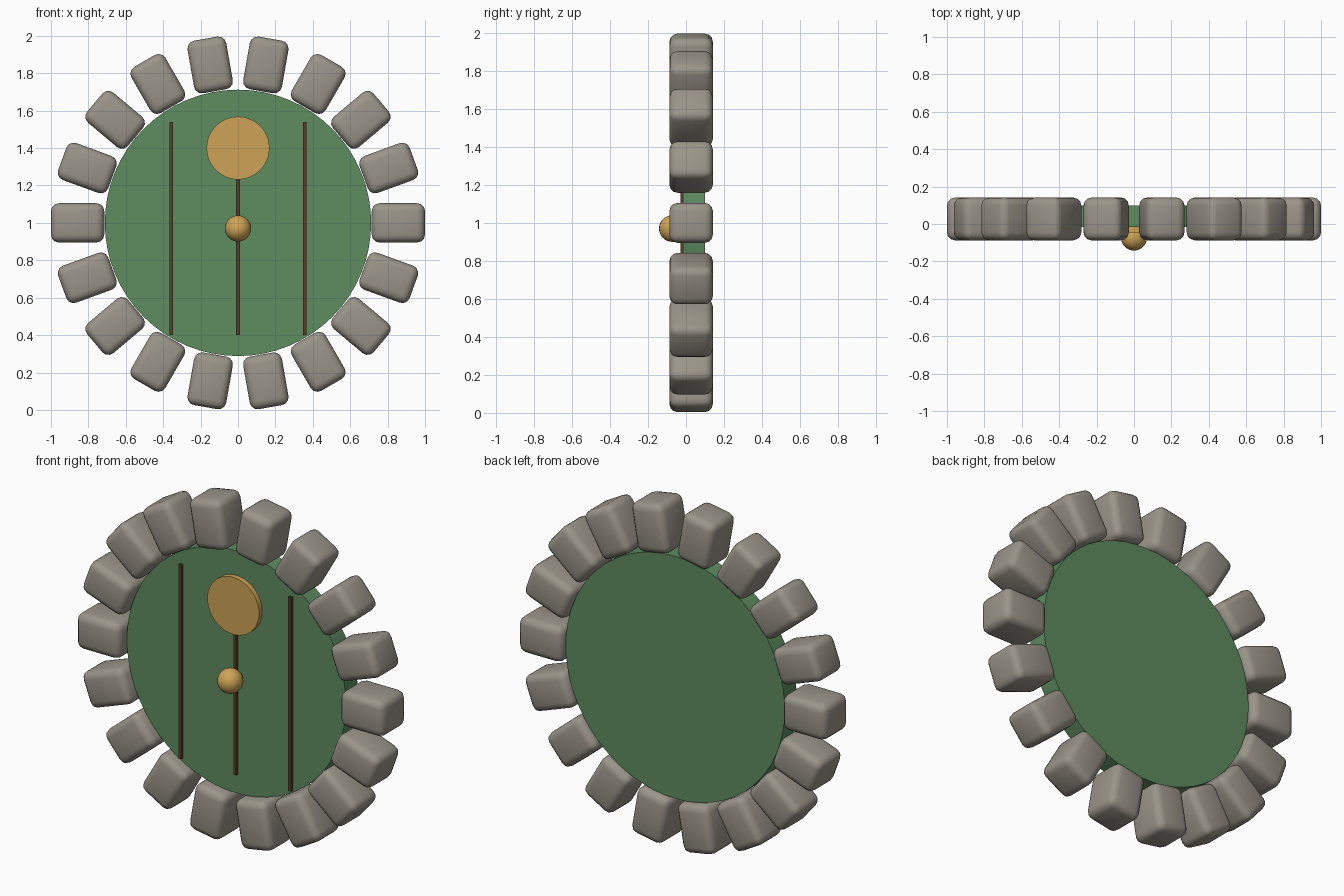
import bpy
import math
from mathutils import Matrix

if "Cube" in bpy.data.objects:
    bpy.data.objects.remove(bpy.data.objects["Cube"], do_unlink=True)

CENTRE_Z = 1.0
STONES = 18


def srgb(r, g, b):
    def lin(c):
        c /= 255
        return c / 12.92 if c <= 0.04045 else ((c + 0.055) / 1.055) ** 2.4
    return (lin(r), lin(g), lin(b), 1.0)


def material(name, colour):
    m = bpy.data.materials.new(name)
    m.use_nodes = True
    m.diffuse_color = colour
    bsdf = next(n for n in m.node_tree.nodes if n.type == 'BSDF_PRINCIPLED')
    bsdf.inputs["Base Color"].default_value = colour
    return m


stone_grey = material("stone grey", srgb(155, 149, 138))
door_green = material("door green", srgb(94, 140, 96))
groove_brown = material("groove brown", srgb(92, 60, 42))
brass = material("brass", srgb(206, 164, 86))


def finish(name, mat, angle=None):
    ob = bpy.context.object
    ob.name = ob.data.name = name
    ob.data.materials.append(mat)
    if angle is not None:
        bpy.ops.object.shade_smooth_by_angle(angle=math.radians(angle))
    return ob


def box(name, centre, size, mat):
    bpy.ops.mesh.primitive_cube_add(size=1, location=centre)
    ob = finish(name, mat)
    ob.data.transform(Matrix.Diagonal((*size, 1)))
    return ob


def disc(name, radius, y_front, y_back, z, mat, sides):
    bpy.ops.mesh.primitive_cylinder_add(
        vertices=sides, radius=radius, depth=y_back - y_front,
        location=(0, (y_front + y_back) / 2, z), rotation=(math.pi / 2, 0, 0))
    return finish(name, mat, 30)


# Round door slab
disc("door_slab", 0.712, -0.015, 0.10, CENTRE_Z, door_green, 64)

# Vertical plank strips on the front
for side, x in (("right", -0.357), ("middle", 0), ("left", 0.357)):
    box("plank_strip_" + side, (x, -0.02, 0.97), (0.019, 0.02, 1.14), groove_brown)

# Round window plate and door knob
disc("window_plate", 0.168, -0.045, -0.012, 1.40, brass, 48)
bpy.ops.mesh.primitive_uv_sphere_add(segments=24, ring_count=16, radius=0.07,
                                     location=(0, -0.072, 0.97))
finish("door_knob", brass, 60)

# Ring of rounded stones around the door
for i in range(STONES):
    a = 2 * math.pi * i / STONES
    ob = box("frame_stone_%02d" % (i + 1),
             (0.8575 * math.cos(a), 0.027, CENTRE_Z + 0.8575 * math.sin(a)),
             (0.285, 0.228, 0.21), stone_grey)
    ob.rotation_euler = (0, -a, 0)
    bevel = ob.modifiers.new("rounded edges", 'BEVEL')
    bevel.width = 0.042
    bevel.segments = 3
    ob.data.polygons.foreach_set("use_smooth", [True] * len(ob.data.polygons))
